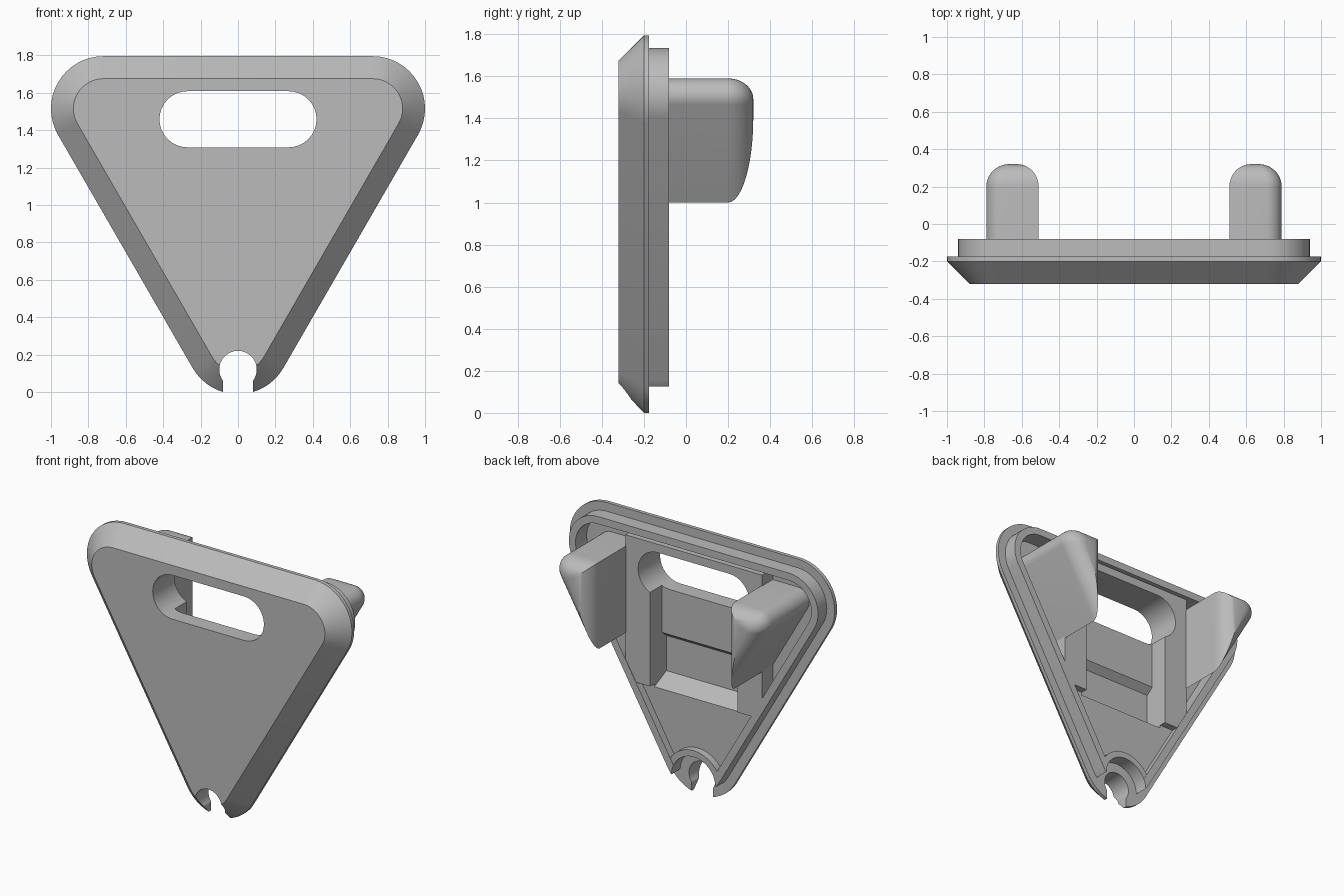
import bpy, bmesh
from math import sin, cos, pi, radians

cube = bpy.data.objects.get("Cube")
if cube:
    bpy.data.objects.remove(cube, do_unlink=True)

grey = bpy.data.materials.new("plain grey")
grey.use_nodes = True
COLOUR = (0.5, 0.5, 0.5, 1)
grey.diffuse_color = COLOUR
grey.node_tree.nodes["Principled BSDF"].inputs["Base Color"].default_value = COLOUR


def arc(cx, cz, r, start, end, steps=16):
    angles = [radians(start + (end - start) * i / steps) for i in range(steps + 1)]
    return [(cx + r * cos(a), cz + r * sin(a)) for a in angles]


def outline(r):
    """Rounded triangle pointing down, in x and z."""
    return (arc(0.72, 1.515, r, -30, 90) + arc(-0.72, 1.515, r, 90, 210)
            + arc(0, 0.268, r, 210, 330))


def rect(x, z0, z1):
    return [(-x, z0), (x, z0), (x, z1), (-x, z1)]


def loft(name, rings):
    """Closed solid through equal-length rings of 3D points."""
    bm = bmesh.new()
    loops = [[bm.verts.new(p) for p in ring] for ring in rings]
    n = len(loops[0])
    for a, b in zip(loops, loops[1:]):
        for i in range(n):
            j = (i + 1) % n
            bm.faces.new((a[i], a[j], b[j], b[i]))
    bm.faces.new(loops[0])
    bm.faces.new(loops[-1])
    bmesh.ops.recalc_face_normals(bm, faces=bm.faces)
    mesh = bpy.data.meshes.new(name)
    bm.to_mesh(mesh)
    bm.free()
    mesh.materials.append(grey)
    obj = bpy.data.objects.new(name, mesh)
    bpy.context.collection.objects.link(obj)
    return obj


def layers(name, sections):
    """Solid through (section, y) pairs."""
    return loft(name, [[(x, y, z) for x, z in s] for s, y in sections])


def prism(name, section, y0, y1):
    return layers(name, [(section, y0), (section, y1)])


def combine(target, tool, operation):
    mod = target.modifiers.new(operation, "BOOLEAN")
    mod.operation, mod.solver, mod.object = operation, "EXACT", tool
    bpy.context.view_layer.objects.active = target
    bpy.ops.object.modifier_apply(modifier=mod.name)
    bpy.data.objects.remove(tool, do_unlink=True)


def smooth(obj):
    bpy.ops.object.select_all(action="DESELECT")
    obj.select_set(True)
    bpy.context.view_layer.objects.active = obj
    bpy.ops.object.shade_smooth_by_angle(angle=radians(30))


# Plate with chamfered front, thin rim and stepped lip, hollowed from the back
plate = layers("plate", [(outline(0.16), -0.32), (outline(0.28), -0.2),
                         (outline(0.28), -0.175), (outline(0.22), -0.175),
                         (outline(0.22), -0.08)])
combine(plate, prism("cavity", outline(0.17), -0.2, 0.1), "DIFFERENCE")

# Fillings in the cavity: slot frame, raised lower floor, arch round the hole
HOLE = (0, 0.12)
fillings = [("slot_frame", rect(0.515, 0.68, 1.665), -0.083),
            ("lower_floor", rect(0.6, 0, 0.69), -0.13),
            ("hole_arch", arc(*HOLE, 0.21, 0, 352.5, 47), -0.082)]
for name, section, back in fillings:
    part = prism(name, section, -0.25, back)
    combine(part, prism("limit", outline(0.195), -0.4, 0.1), "INTERSECT")
    combine(plate, part, "UNION")

# Stepped recess between the two columns
steps = [(0.1, 1.4), (-0.21, 1.4), (-0.21, 1.0), (-0.26, 0.96),
         (-0.26, 0.72), (-0.13, 0.66), (0.1, 0.553)]
combine(plate, loft("recess", [[(x, y, z) for y, z in steps] for x in (-0.33, 0.33)]),
        "DIFFERENCE")

# Long slot, cord hole with its counterbore, and the open notch below
slot = arc(0.27, 1.458, 0.15, -90, 90) + arc(-0.27, 1.458, 0.15, 90, 270)
cuts = [(slot, -0.5), (arc(*HOLE, 0.167, 0, 352.5, 47), -0.175),
        (arc(*HOLE, 0.1, 0, 352.5, 47), -0.5), (rect(0.08, -0.1, 0.12), -0.5)]
for section, front in cuts:
    combine(plate, prism("cut", section, front, 0.2), "DIFFERENCE")
smooth(plate)

# Rounded clips on the back
ROOT, BEND, TIP = -0.22, 0.2, 0.32
for side, name in ((1, "left_clip"), (-1, "right_clip")):
    base = [(0.51, 1.0)] + arc(0.707, 1.507, 0.083, -30, 90, 10) + [(0.51, 1.59)]

    def shrunk(k):
        return [(side * (0.645 + (x - 0.645) * k), 1.475 + (z - 1.475) * k) for x, z in base]

    sections = [(shrunk(1), ROOT)]
    for i in range(13):
        t = pi / 2 * i / 12
        sections.append((shrunk(0.15 + 0.85 * cos(t)), BEND + (TIP - BEND) * sin(t)))
    smooth(layers(name, sections))
